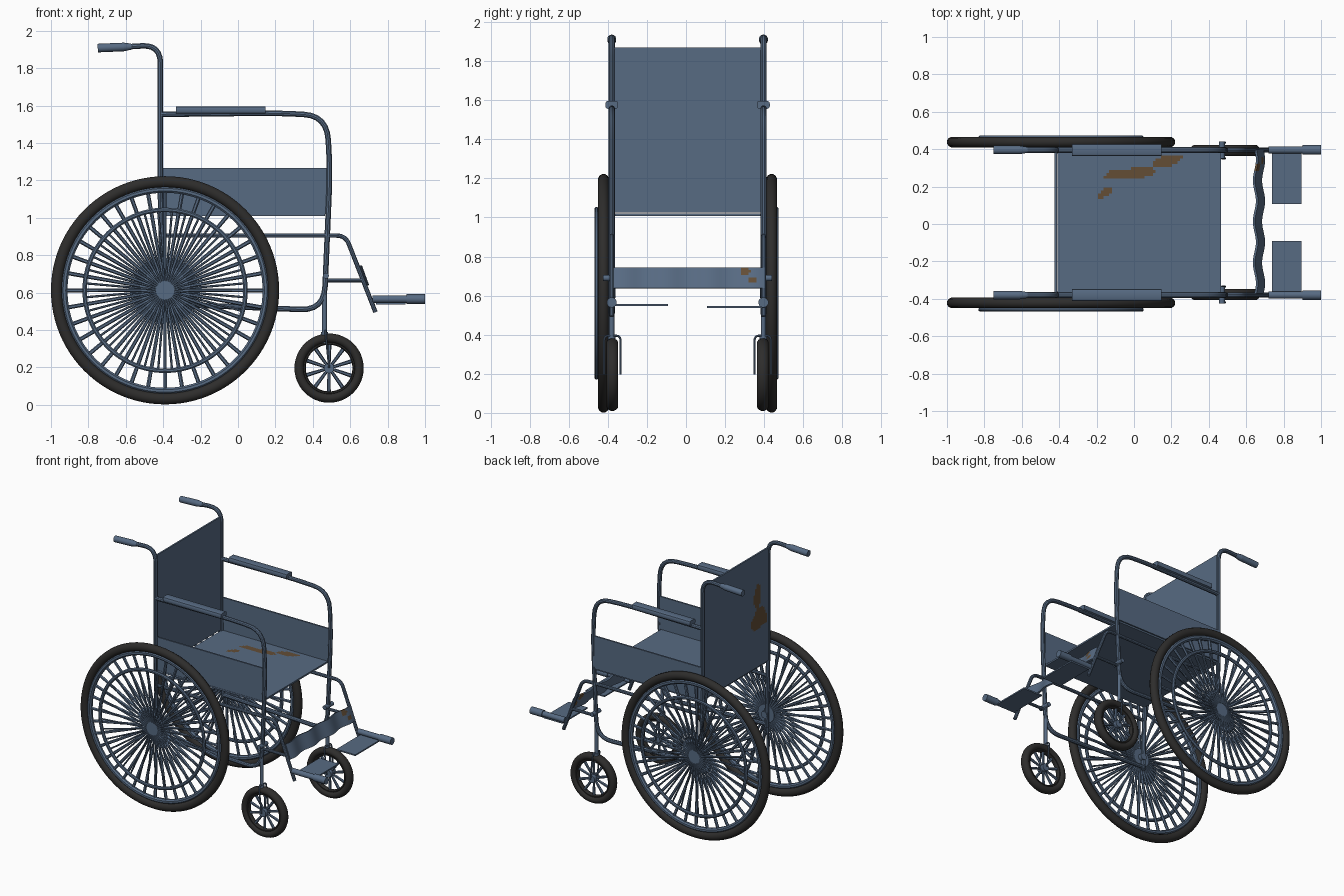
import bpy, bmesh, math
from mathutils import Vector

if "Cube" in bpy.data.objects:
    bpy.data.objects.remove(bpy.data.objects["Cube"])

CY = 0.008          # the frame's mid plane


def material(name, rgb):
    m = bpy.data.materials.new(name)
    m.diffuse_color = (*rgb, 1)
    m.use_nodes = True
    m.node_tree.nodes["Principled BSDF"].inputs["Base Color"].default_value = m.diffuse_color
    return m


BLUE = material("blue_grey", (0.095, 0.145, 0.225))
BLACK = material("tyre_black", (0.027, 0.026, 0.025))
RUST = material("rust_brown", (0.125, 0.075, 0.036))


def finish(name, bm, *mats):
    bmesh.ops.recalc_face_normals(bm, faces=bm.faces)
    me = bpy.data.meshes.new(name)
    bm.to_mesh(me)
    bm.free()
    for m in mats:
        me.materials.append(m)
    me.shade_smooth()
    me.set_sharp_from_angle(angle=math.radians(35))
    ob = bpy.data.objects.new(name, me)
    bpy.context.collection.objects.link(ob)
    return ob


def rod(bm, a, b, r1, r2=None, sides=8):
    """Cylinder or cone between two points."""
    a, b = Vector(a), Vector(b)
    d = b - a
    mat = d.to_track_quat('Z', 'Y').to_matrix().to_4x4()
    mat.translation = (a + b) / 2
    bmesh.ops.create_cone(bm, cap_ends=True, segments=sides, radius1=r1,
                          radius2=r1 if r2 is None else r2, depth=d.length, matrix=mat)


def rods(name, parts, mat=BLUE, sides=14):
    bm = bmesh.new()
    for p in parts:
        rod(bm, *p, sides=sides)
    return finish(name, bm, mat)


def tube(name, pts, radius, bend=0.08):
    """Bent tube along a path, corners rounded."""
    P = [Vector(p) for p in pts]
    path = [P[0]]
    for a, b, c in zip(P, P[1:], P[2:]):
        u, v = a - b, c - b
        s = b + u.normalized() * min(bend, u.length * 0.48)
        e = b + v.normalized() * min(bend, v.length * 0.48)
        for i in range(7):
            t = i / 6
            path.append(s * (1 - t) ** 2 + b * 2 * t * (1 - t) + e * t * t)
    path.append(P[-1])
    cu = bpy.data.curves.new(name, 'CURVE')
    cu.dimensions = '3D'
    cu.bevel_depth = radius
    cu.bevel_resolution = 3
    cu.use_fill_caps = True
    sp = cu.splines.new('POLY')
    sp.points.add(len(path) - 1)
    for q, p in zip(sp.points, path):
        q.co = (*p, 1)
    tmp = bpy.data.objects.new(name + "_path", cu)
    bpy.context.collection.objects.link(tmp)
    bpy.context.view_layer.update()
    me = bpy.data.meshes.new_from_object(tmp.evaluated_get(bpy.context.evaluated_depsgraph_get()))
    bm = bmesh.new()
    bm.from_mesh(me)
    bpy.data.objects.remove(tmp)
    bpy.data.meshes.remove(me)
    for f in bm.faces:
        f.material_index = 0
    return finish(name, bm, BLUE)


def ring(name, cx, cy, cz, r, hr, hy, mat, seg=72, k=12):
    """Ring about the y axis with an oval section."""
    bm = bmesh.new()
    rows = []
    for i in range(seg):
        a = math.tau * i / seg
        row = []
        for j in range(k):
            b = math.tau * (j + 0.5) / k
            q = r + hr * math.cos(b)
            row.append(bm.verts.new((cx + q * math.cos(a), cy + hy * math.sin(b), cz + q * math.sin(a))))
        rows.append(row)
    for i in range(seg):
        A, B = rows[i], rows[(i + 1) % seg]
        for j in range(k):
            bm.faces.new((A[j], A[(j + 1) % k], B[(j + 1) % k], B[j]))
    return finish(name, bm, mat)


def panel(name, pos, nu, nv, thick, rusty=None):
    """Thin sheet pos(u, v), thickened; rusty(centre, normal) picks rust faces."""
    bm = bmesh.new()
    g = [[bm.verts.new(pos(i / nu, j / nv)) for j in range(nv + 1)] for i in range(nu + 1)]
    for i in range(nu):
        for j in range(nv):
            bm.faces.new((g[i][j], g[i + 1][j], g[i + 1][j + 1], g[i][j + 1]))
    bm.normal_update()
    bmesh.ops.solidify(bm, geom=bm.faces[:], thickness=thick)
    bmesh.ops.recalc_face_normals(bm, faces=bm.faces)
    if rusty:
        for f in bm.faces:
            f.material_index = int(rusty(f.calc_center_median(), f.normal))
    return finish(name, bm, BLUE, RUST)


def blob(a, b, ca, cb, ra, rb, tilt=0.0):
    da, db = a - ca, b - cb - tilt * (a - ca)
    wob = 1 + 0.35 * math.sin(40 * a + 3) * math.cos(33 * b)
    return (da / ra) ** 2 + (db / rb) ** 2 < wob


# cloth: seat, back and side panels
panel("seat", lambda u, v: (-0.41 + 0.875 * u, CY - 0.39 + 0.78 * v, 1.02), 60, 50, 0.012,
      lambda c, n: n.z > 0.5 and (blob(c.x, c.y, -0.01, 0.27, 0.15, 0.03, 0.1)
                                  or blob(c.x, c.y, 0.17, 0.335, 0.08, 0.032, 0.3)
                                  or blob(c.x, c.y, -0.15, 0.17, 0.04, 0.025, 0.6)))
panel("backrest", lambda u, v: (-0.412, CY - 0.39 + 0.78 * u, 1.025 + 0.845 * v), 50, 60, 0.012,
      lambda c, n: n.x < -0.5 and (blob(c.y, c.z, -0.26, 1.38, 0.09, 0.08)
                                   or blob(c.y, c.z, -0.24, 1.55, 0.04, 0.09)))
# calf strap, slightly wavy
panel("calf_strap", lambda u, v: (0.693 - 0.038 * v + 0.008 * math.sin(u * 22), CY - 0.38 + 0.77 * u,
                                  0.64 + 0.105 * v), 60, 8, 0.012,
      lambda c, n: blob(c.y, c.z, 0.305, 0.725, 0.025, 0.02) or blob(c.y, c.z, 0.34, 0.68, 0.02, 0.015))

for s, side in ((-1, "right"), (1, "left")):
    def Y(o):
        return CY + s * o
    y = Y(0.388)
    panel("side_panel_" + side, lambda u, v: (-0.41 + 0.885 * u, y, 1.02 + 0.245 * v), 1, 1, 0.012)

    # back post with push handle
    tube("back_post_" + side, [(-0.40, y, 0.52), (-0.415, y, 1.1), (-0.415, y, 1.925), (-0.62, y, 1.912)], 0.0155, 0.1)
    rods("hand_grip_" + side, [((-0.57, y, 1.915), (-0.61, y, 1.913), 0.016, 0.023),
                               ((-0.61, y, 1.913), (-0.75, y, 1.907), 0.023)])
    # arm tube running down into the lower rail
    tube("arm_and_rail_" + side, [(-0.41, y, 1.553), (0.22, y, 1.56), (0.475, y, 1.545), (0.492, y, 1.25),
                                  (0.475, y, 0.85), (0.46, y, 0.505), (0.2, y, 0.515), (-0.4, y, 0.54)],
         0.0155, 0.13)
    # arm pad
    bm = bmesh.new()
    bmesh.ops.create_cube(bm, size=1)
    for v in bm.verts:
        v.co = (-0.092 + v.co.x * 0.48, Y(0.388) + v.co.y * 0.066, 1.576 + v.co.z * 0.04)
    bmesh.ops.bevel(bm, geom=[e for e in bm.edges if abs(e.verts[0].co.x - e.verts[1].co.x) > 0.1],
                    offset=0.013, segments=2, profile=0.5, affect='EDGES')
    finish("arm_pad_" + side, bm, BLUE)

    # leg rest tubes
    tube("leg_rest_" + side, [(-0.41, y, 0.905), (0.575, y, 0.905), (0.735, y, 0.495)], 0.0125, 0.05)
    tube("leg_brace_" + side, [(0.47, y, 0.665), (0.675, y, 0.665)], 0.011)
    # foot plate with its tube
    rods("foot_bar_" + side, [((0.72, y, 0.565), (0.9, y, 0.565), 0.02),
                              ((0.9, y, 0.565), (1.0, y, 0.565), 0.026)])
    y0, y1 = Y(0.1), Y(0.395)
    panel("foot_plate_" + side, lambda u, v: (0.738 + 0.157 * u, y0 + (y1 - y0) * v, 0.546), 1, 1, 0.01)

    # caster: stem, fork, tyre, spokes
    cx, cz = 0.487, 0.196
    fy = Y(0.385)
    rods("caster_stem_" + side, [((0.463, y, 0.36), (0.463, y, 0.62), 0.013),
                                 ((0.463, y, 0.33), (0.463, y, 0.39), 0.019),
                                 ((0.47, y - 0.045, 0.69), (0.47, y + 0.045, 0.69), 0.016)])
    tube("caster_fork_" + side, [(cx, fy - 0.042, cz), (0.467, fy - 0.042, 0.395),
                                 (0.467, fy + 0.042, 0.395), (cx, fy + 0.042, cz)], 0.0055, 0.025)
    ring("caster_tyre_" + side, cx, fy, cz, 0.16, 0.026, 0.031, BLACK, 48)
    ring("caster_rim_" + side, cx, fy, cz, 0.133, 0.009, 0.02, BLACK, 48, 8)
    rods("caster_hub_" + side, [((cx, fy - 0.03, cz), (cx, fy + 0.03, cz), 0.028)])
    rods("caster_spokes_" + side,
         [((cx + 0.02 * math.cos(a), fy, cz + 0.02 * math.sin(a)),
           (cx + 0.132 * math.cos(a), fy, cz + 0.132 * math.sin(a)), 0.008, 0.011)
          for a in (math.tau * i / 10 + 0.3 for i in range(10))], sides=6)

    # drive wheel: tyre, rim, push rim, hub
    wx, wz, wy = -0.39, 0.612, Y(0.43)
    out = -0.458 if s < 0 else 0.462
    ring("wheel_tyre_" + side, wx, wy, wz, 0.58, 0.031, 0.029, BLACK, 96)
    ring("wheel_rim_" + side, wx, wy, wz, 0.538, 0.018, 0.018, BLUE, 96, 8)
    ring("push_rim_" + side, wx, out, wz, 0.43, 0.013, 0.011, BLUE, 96, 8)
    rods("wheel_hub_" + side, [((wx, Y(0.395), wz), (wx, out, wz), 0.068),
                               ((wx, Y(0.37), wz), (wx, Y(0.4), wz), 0.025)], sides=28)
    # long spokes to the rim, short ones to the push rim
    parts = []
    for i in range(36):
        a = math.tau * i / 36
        c, d = math.cos(a), math.sin(a)
        parts.append(((wx + 0.05 * c, Y(0.41), wz + 0.05 * d), (wx + 0.53 * c, wy, wz + 0.53 * d), 0.0085, 0.011))
        a += math.pi / 36
        c, d = math.cos(a), math.sin(a)
        parts.append(((wx + 0.05 * c, out, wz + 0.05 * d), (wx + 0.425 * c, out, wz + 0.425 * d), 0.006))
    rods("wheel_spokes_" + side, parts, sides=6)
